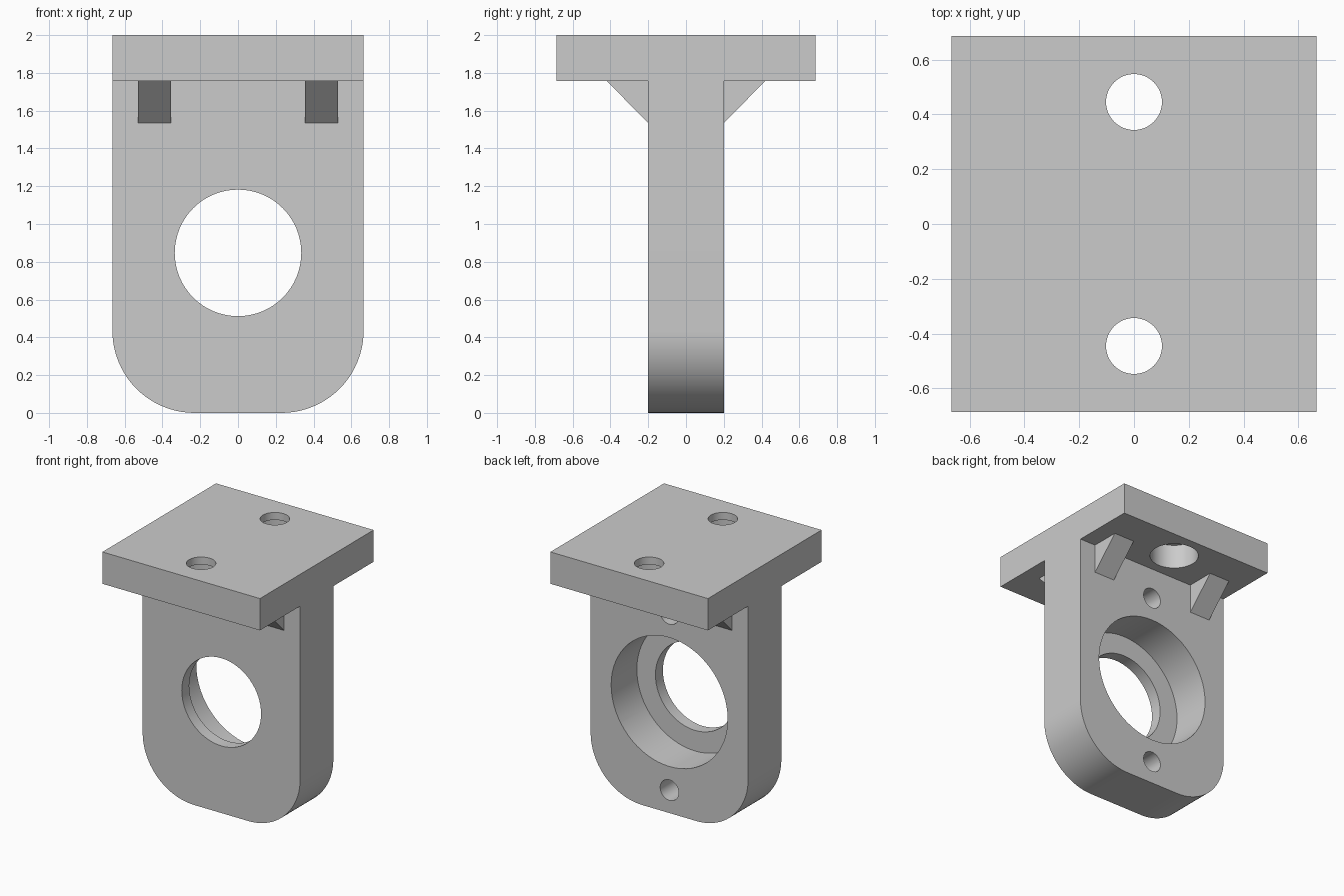
import bpy, bmesh, math
from mathutils import Matrix

cube = bpy.data.objects.get("Cube")
if cube:
    bpy.data.objects.remove(cube, do_unlink=True)

HALF_X, HALF_Y, HALF_WALL = 0.665, 0.685, 0.2
PLATE_Z, TOP = 1.757, 2.0
BORE_Z = 0.847

grey = bpy.data.materials.new("plain_grey")
grey.use_nodes = True
grey.diffuse_color = (0.6, 0.6, 0.6, 1)
grey.node_tree.nodes["Principled BSDF"].inputs["Base Color"].default_value = (0.6, 0.6, 0.6, 1)


def make_object(name, bm):
    bmesh.ops.recalc_face_normals(bm, faces=bm.faces)
    mesh = bpy.data.meshes.new(name)
    bm.to_mesh(mesh)
    bm.free()
    mesh.materials.append(grey)
    obj = bpy.data.objects.new(name, mesh)
    bpy.context.collection.objects.link(obj)
    return obj


def extrude_x(profile, x0, x1):
    """Solid with a (y, z) outline running from x0 to x1."""
    bm = bmesh.new()
    face = bm.faces.new([bm.verts.new((x0, y, z)) for y, z in profile])
    result = bmesh.ops.extrude_face_region(bm, geom=[face])
    moved = [g for g in result["geom"] if isinstance(g, bmesh.types.BMVert)]
    bmesh.ops.translate(bm, verts=moved, vec=(x1 - x0, 0, 0))
    return bm


def select_only(obj):
    bpy.ops.object.select_all(action="DESELECT")
    obj.select_set(True)
    bpy.context.view_layer.objects.active = obj


def drill(target, radius, axis, low, high, centre):
    """Cut a round hole between two positions along the y or z axis."""
    bm = bmesh.new()
    bmesh.ops.create_cone(bm, cap_ends=True, segments=64, radius1=radius,
                          radius2=radius, depth=high - low)
    mid = (low + high) / 2
    if axis == "Y":
        matrix = Matrix.Translation((0, mid, centre)) @ Matrix.Rotation(math.pi / 2, 4, "X")
    else:
        matrix = Matrix.Translation((0, centre, mid))
    bmesh.ops.transform(bm, matrix=matrix, verts=bm.verts)
    cutter = make_object("hole_cutter", bm)
    cutter.hide_render = True
    mod = target.modifiers.new("hole", "BOOLEAN")
    mod.operation = "DIFFERENCE"
    mod.solver = "EXACT"
    mod.object = cutter
    select_only(target)
    bpy.ops.object.modifier_apply(modifier=mod.name)
    bpy.data.objects.remove(cutter, do_unlink=True)


# T-shaped body: upright wall and mounting plate
half = [(HALF_WALL, 0), (HALF_WALL, PLATE_Z), (HALF_Y, PLATE_Z), (HALF_Y, TOP)]
bm = extrude_x(half + [(-y, z) for y, z in reversed(half)], -HALF_X, HALF_X)

# Rounded lower corners
corners = [e for e in bm.edges
           if all(abs(v.co.z) < 1e-5 for v in e.verts)
           and abs(e.verts[0].co.x - e.verts[1].co.x) < 1e-5]
bmesh.ops.bevel(bm, geom=corners, offset=0.435, offset_type="OFFSET",
                segments=20, profile=0.5, affect="EDGES")
body = make_object("bracket_body", bm)

# Stepped bearing bore, wide side at the back
drill(body, 0.335, "Y", -0.4, 0.4, BORE_Z)
drill(body, 0.492, "Y", -0.11, 0.4, BORE_Z)

# Blind screw holes above and below the bore
for side in (-1, 1):
    drill(body, 0.078, "Y", -0.07, 0.4, BORE_Z + side * 0.672)

# Mounting holes, counterbored from underneath
for side in (-1, 1):
    drill(body, 0.102, "Z", 1.6, 2.2, side * 0.445)
    drill(body, 0.172, "Z", 1.6, 1.943, side * 0.445)

select_only(body)
bpy.ops.object.shade_smooth_by_angle(angle=math.radians(30))

# Triangular gussets under the plate
for x_name, sx in (("left", 1), ("right", -1)):
    for y_name, sy in (("front", -1), ("back", 1)):
        outline = [(sy * HALF_WALL, 1.535), (sy * HALF_WALL, PLATE_Z), (sy * 0.42, PLATE_Z)]
        make_object(f"{y_name}_{x_name}_gusset",
                    extrude_x(outline, sx * 0.355, sx * 0.53))
